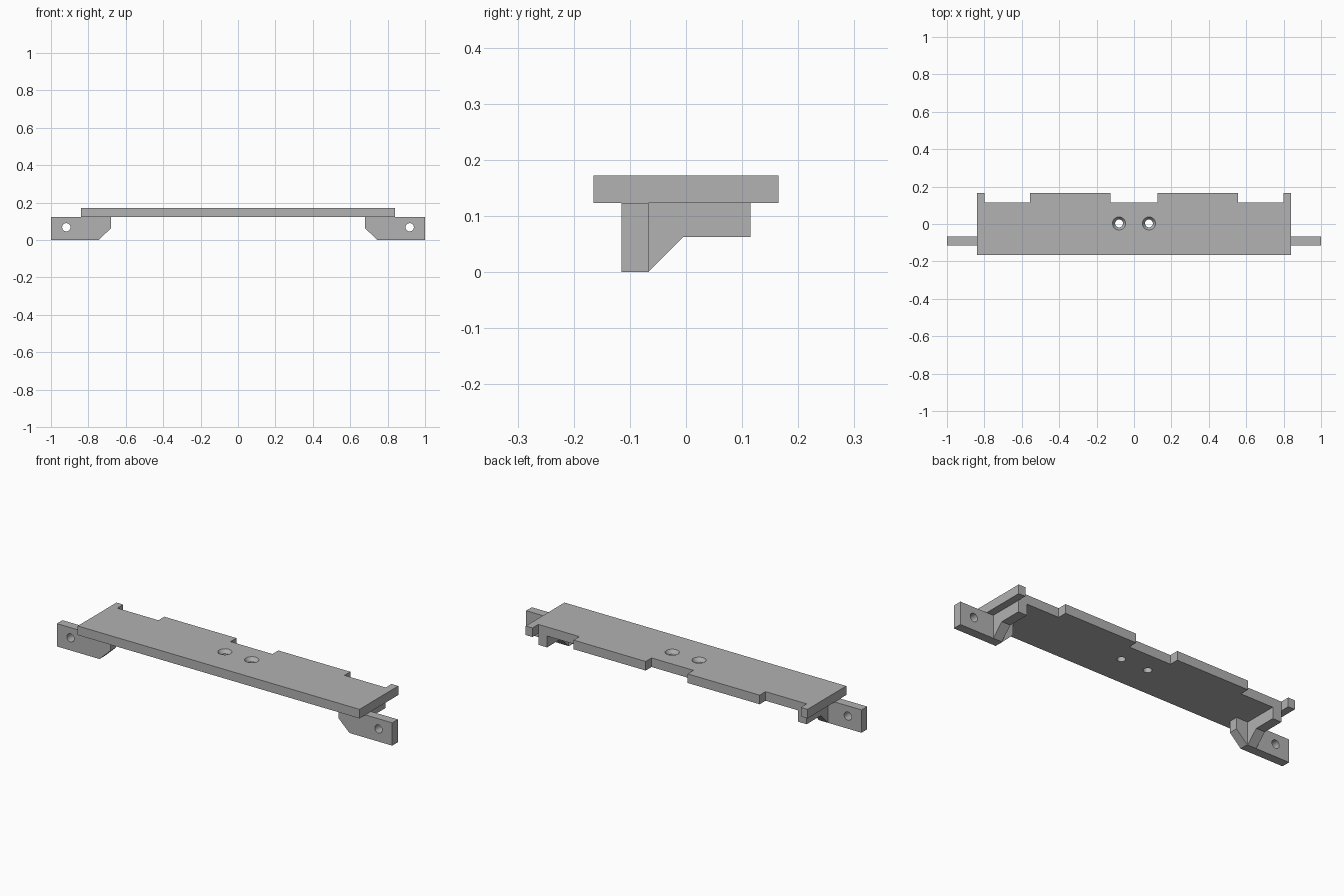
import bpy, bmesh
from mathutils import Matrix

cube = bpy.data.objects.get("Cube")
if cube:
    bpy.data.objects.remove(cube, do_unlink=True)

grey = bpy.data.materials.new("plain_grey")
grey.use_nodes = True
grey.diffuse_color = (0.445, 0.445, 0.445, 1)
grey.node_tree.nodes["Principled BSDF"].inputs["Base Color"].default_value = grey.diffuse_color

Z_UNDER, Z_TOP = 0.123, 0.172


def add_object(name, bm):
    bmesh.ops.recalc_face_normals(bm, faces=bm.faces)
    mesh = bpy.data.meshes.new(name)
    bm.to_mesh(mesh)
    bm.free()
    obj = bpy.data.objects.new(name, mesh)
    bpy.context.collection.objects.link(obj)
    mesh.materials.append(grey)
    return obj


def extrude(name, points, shift):
    """Extrude a closed 3D outline along a vector."""
    bm = bmesh.new()
    face = bm.faces.new([bm.verts.new(p) for p in points])
    ret = bmesh.ops.extrude_face_region(bm, geom=[face], use_keep_orig=True)
    verts = [v for v in ret["geom"] if isinstance(v, bmesh.types.BMVert)]
    bmesh.ops.translate(bm, vec=shift, verts=verts)
    return add_object(name, bm)


def cone(name, centre, r_low, r_high, depth, turn=None):
    bm = bmesh.new()
    matrix = Matrix.Translation(centre) @ (turn or Matrix())
    bmesh.ops.create_cone(bm, cap_ends=True, segments=32, radius1=r_low,
                          radius2=r_high, depth=depth, matrix=matrix)
    return add_object(name, bm)


def cut(obj, cutter):
    mod = obj.modifiers.new("hole", "BOOLEAN")
    mod.operation, mod.solver, mod.object = "DIFFERENCE", "EXACT", cutter
    bpy.context.view_layer.objects.active = obj
    bpy.ops.object.modifier_apply(modifier=mod.name)
    bpy.data.objects.remove(cutter, do_unlink=True)


# Top plate with notched back edge
back, notch, front = 0.165, 0.115, -0.165
half = [(0.125, notch), (0.125, back), (0.555, back), (0.555, notch),
        (0.80, notch), (0.80, back), (0.84, back), (0.84, front)]
outline = half + [(-x, y) for x, y in reversed(half)]
plate = extrude("top_plate", [(x, y, Z_UNDER) for x, y in outline], (0, 0, Z_TOP - Z_UNDER))

# Countersunk screw holes in the plate
for x in (-0.08, 0.08):
    cut(plate, cone("screw_hole", (x, 0.003, 0.15), 0.021, 0.021, 0.2))
    cut(plate, cone("countersink", (x, 0.003, Z_TOP - 0.01), 0.021, 0.035, 0.0201))

sideways = Matrix.Rotation(1.5707963, 4, "X")
for side, s in (("left", 1), ("right", -1)):
    # Mounting ear with chamfered inner corner and a bolt hole
    ear_profile = [(1, 0), (1, Z_UNDER), (0.68, Z_UNDER), (0.68, 0.062), (0.745, 0)]
    ear = extrude(side + "_mounting_ear", [(s * x, -0.115, z) for x, z in ear_profile], (0, 0.048, 0))
    cut(ear, cone("bolt_hole", (s * 0.918, -0.09, 0.068), 0.022, 0.022, 0.2, sideways))

    # Support rail under the plate end, with a gusset down to the ear
    rail_profile = [(-0.067, 0), (-0.067, Z_UNDER), (0.115, Z_UNDER), (0.115, 0.062), (-0.005, 0.062)]
    extrude(side + "_support_rail", [(s * 0.748, y, z) for y, z in rail_profile], (s * 0.052, 0, 0))

for obj in bpy.context.collection.objects:
    if obj.type == "MESH" and grey.name in obj.data.materials:
        bpy.ops.object.select_all(action="DESELECT")
        obj.select_set(True)
        bpy.context.view_layer.objects.active = obj
        bpy.ops.object.shade_smooth_by_angle(angle=0.5)
